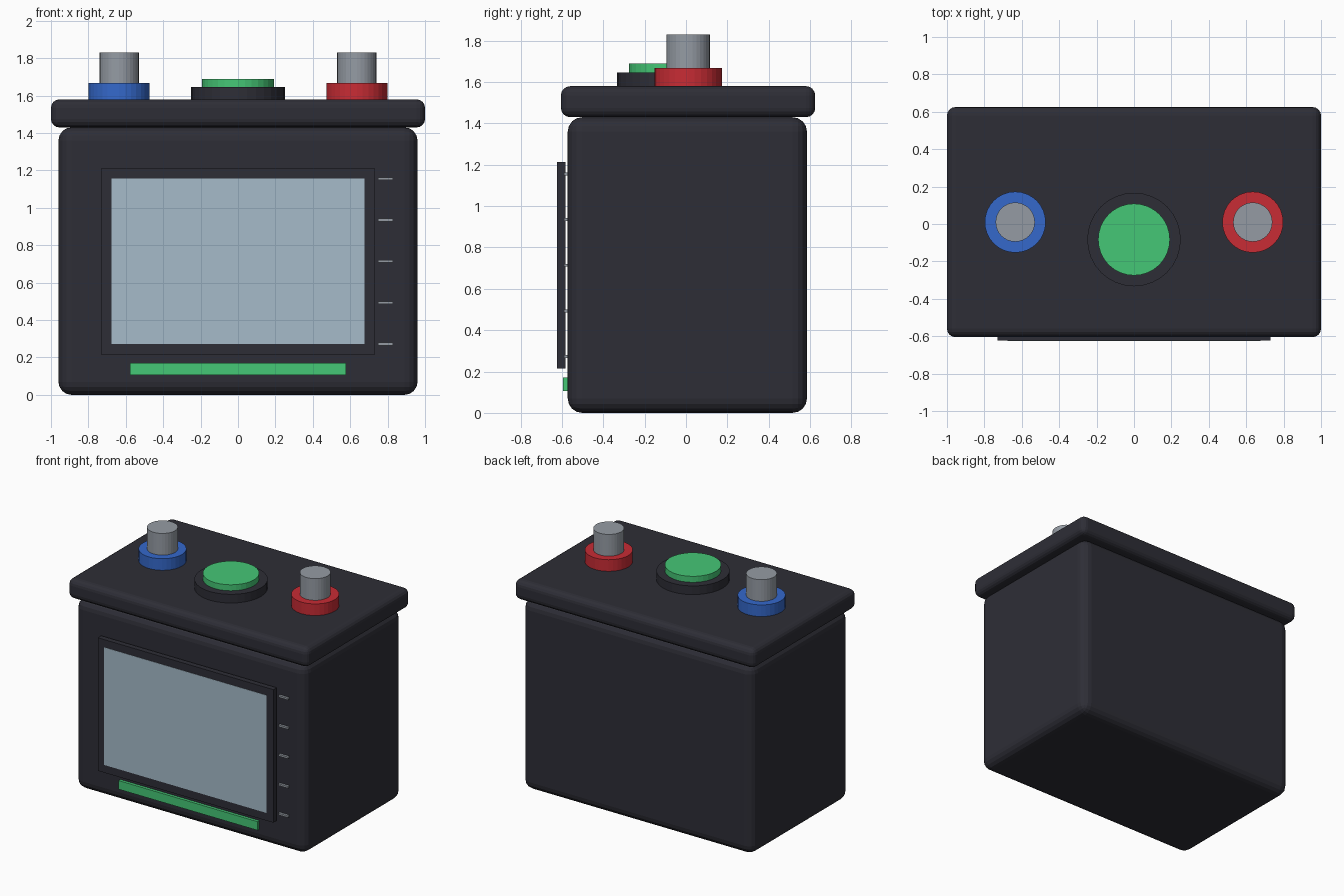
import bpy

if "Cube" in bpy.data.objects:
    bpy.data.objects.remove(bpy.data.objects["Cube"], do_unlink=True)


def material(name, r, g, b):
    m = bpy.data.materials.new(name)
    m.use_nodes = True
    m.diffuse_color = (r, g, b, 1)
    m.node_tree.nodes["Principled BSDF"].inputs["Base Color"].default_value = (r, g, b, 1)
    return m


casing = material("charcoal plastic", 0.027, 0.027, 0.037)
green = material("bright green", 0.06, 0.57, 0.18)
metal = material("grey metal", 0.30, 0.33, 0.37)
red = material("red", 0.58, 0.025, 0.035)
blue = material("blue", 0.035, 0.14, 0.60)
glass = material("pale blue screen", 0.38, 0.50, 0.59)


def box(name, mat, x, y, z, bevel=0):
    """Box from (low, high) ranges on each axis, with rounded edges if asked."""
    ranges = (x, y, z)
    bpy.ops.mesh.primitive_cube_add(size=1, location=[(a + b) / 2 for a, b in ranges])
    ob = bpy.context.object
    ob.name = name
    ob.scale = [b - a for a, b in ranges]
    bpy.ops.object.transform_apply(location=False, rotation=False, scale=True)
    ob.data.materials.append(mat)
    if bevel:
        mod = ob.modifiers.new("rounded edges", "BEVEL")
        mod.width = bevel
        mod.segments = 4
    return ob


def disc(name, mat, x, y, radius, bottom, top):
    bpy.ops.mesh.primitive_cylinder_add(vertices=32, radius=radius, depth=top - bottom,
                                        location=(x, y, (bottom + top) / 2))
    ob = bpy.context.object
    ob.name = name
    ob.data.materials.append(mat)
    return ob


# Case and overhanging lid
box("case_body", casing, (-0.96, 0.96), (-0.572, 0.585), (0, 1.43), 0.07)
box("lid", casing, (-1, 1), (-0.605, 0.625), (1.43, 1.58), 0.045)

# Terminals: coloured collar with a metal post
for side, x, colour in (("right", -0.635, blue), ("left", 0.635, red)):
    disc(side + "_terminal_collar", colour, x, 0.01, 0.163, 1.57, 1.667)
    disc(side + "_terminal_post", metal, x, 0.01, 0.105, 1.6, 1.83)

# Push button
disc("button_base", casing, 0, -0.083, 0.25, 1.57, 1.645)
disc("button_cap", green, 0, -0.083, 0.192, 1.6, 1.69)

# Display panel on the front
box("screen_frame", casing, (-0.73, 0.73), (-0.623, -0.583), (0.214, 1.214))
box("screen", glass, (-0.675, 0.675), (-0.625, -0.62), (0.273, 1.157))
box("status_strip", green, (-0.577, 0.577), (-0.594, -0.56), (0.105, 0.17))

# Scale marks beside the display
for i in range(5):
    z = 0.272 + i * 0.221
    box(f"scale_mark_{i + 1}", metal, (0.748, 0.828), (-0.59, -0.565), (z - 0.007, z + 0.007))
